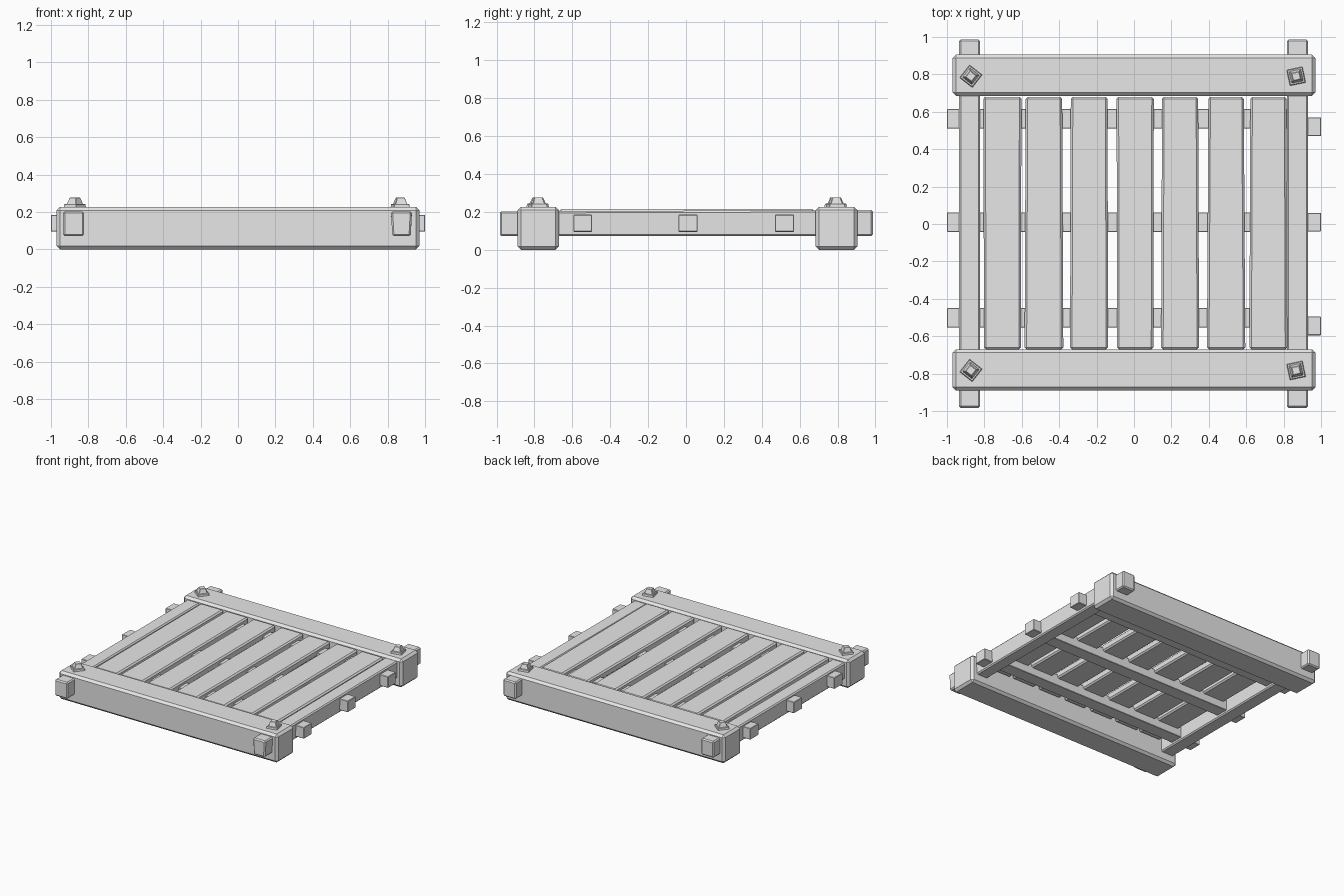
import bpy, bmesh, math

cube = bpy.data.objects.get("Cube")
if cube:
    bpy.data.objects.remove(cube)

wood = bpy.data.materials.new("plain_grey")
wood.use_nodes = True
wood.diffuse_color = (0.8, 0.8, 0.8, 1)
wood.node_tree.nodes["Principled BSDF"].inputs["Base Color"].default_value = (0.8, 0.8, 0.8, 1)


def block(name, x, y, z, chamfer=0.0, shape=None):
    """Chamfered box spanning the given ranges; shape may nudge each corner."""
    bm = bmesh.new()
    bmesh.ops.create_cube(bm, size=1)
    for v in bm.verts:
        signs = [1 if c > 0 else -1 for c in v.co]
        for i, (low, high) in enumerate((x, y, z)):
            v.co[i] = high if signs[i] > 0 else low
        if shape:
            shape(v.co, *signs)
    if chamfer:
        bmesh.ops.bevel(bm, geom=bm.edges[:], offset=chamfer, segments=1,
                        affect='EDGES', profile=0.5)
    mesh = bpy.data.meshes.new(name)
    bm.to_mesh(mesh)
    bm.free()
    mesh.materials.append(wood)
    obj = bpy.data.objects.new(name, mesh)
    bpy.context.scene.collection.objects.link(obj)
    return obj


# Heavy beams across the front and back
block("front_beam", (-0.97, 0.97), (-0.89, -0.67), (0, 0.227), 0.018)
block("back_beam", (-0.97, 0.97), (0.685, 0.905), (0, 0.227), 0.018)


# Side rails running through the beams
def skew_rail(co, sx, sy, sz):
    if sz < 0 and sy < 0:
        co.x -= 0.007 * sx
    if sz > 0 and sy > 0:
        co.z += 0.006

block("right_rail", (-0.935, -0.823), (-0.983, 0.987), (0.072, 0.203), 0.009)
block("left_rail", (0.818, 0.93), (-0.983, 0.987), (0.072, 0.203), 0.009, skew_rail)

# Floor planks, slightly uneven in width and taper
planks = [(-0.802, -0.605, 0.003), (-0.585, -0.378, -0.006), (-0.342, -0.138, -0.004),
          (-0.09, 0.103, 0.003), (0.145, 0.348, -0.005), (0.39, 0.595, -0.008),
          (0.617, 0.82, -0.005)]
for n, (left, right, taper) in enumerate(planks):
    def taper_plank(co, sx, sy, sz, taper=taper):
        if sy > 0:
            co.x += taper * sx
    block(f"plank_{n + 1}", (left, right), (-0.67, 0.68), (0.155, 0.214), 0.011, taper_plank)

# Crossbars under the planks, with offset stub ends on the left
for n, (bar_y, stub_y) in enumerate([(-0.502, -0.545), (0.01, 0.01), (0.562, 0.52)]):
    block(f"crossbar_{n + 1}", (-1, 0.86), (bar_y - 0.052, bar_y + 0.052), (0.095, 0.185), 0.003)
    block(f"crossbar_stub_{n + 1}", (0.86, 1), (stub_y - 0.05, stub_y + 0.05), (0.095, 0.185), 0.003)


# Corner bolts: square washer and tapered head, turned a little
def taper_head(co, sx, sy, sz):
    if sz > 0:
        co.x *= 0.62
        co.y *= 0.62

def taper_washer(co, sx, sy, sz):
    if sz > 0:
        co.x *= 0.93
        co.y *= 0.93

for side, bx, turn in (("right", -0.872, -38), ("left", 0.867, 12)):
    for end, by in (("front", -0.783), ("back", 0.79)):
        for part, half, z, shape in (("washer", 0.044, (0.22, 0.243), taper_washer),
                                     ("bolt_head", 0.033, (0.24, 0.277), taper_head)):
            bolt = block(f"{end}_{side}_{part}", (-half, half), (-half, half), z, 0.002, shape)
            bolt.location = (bx, by, 0)
            bolt.rotation_euler.z = math.radians(turn)
